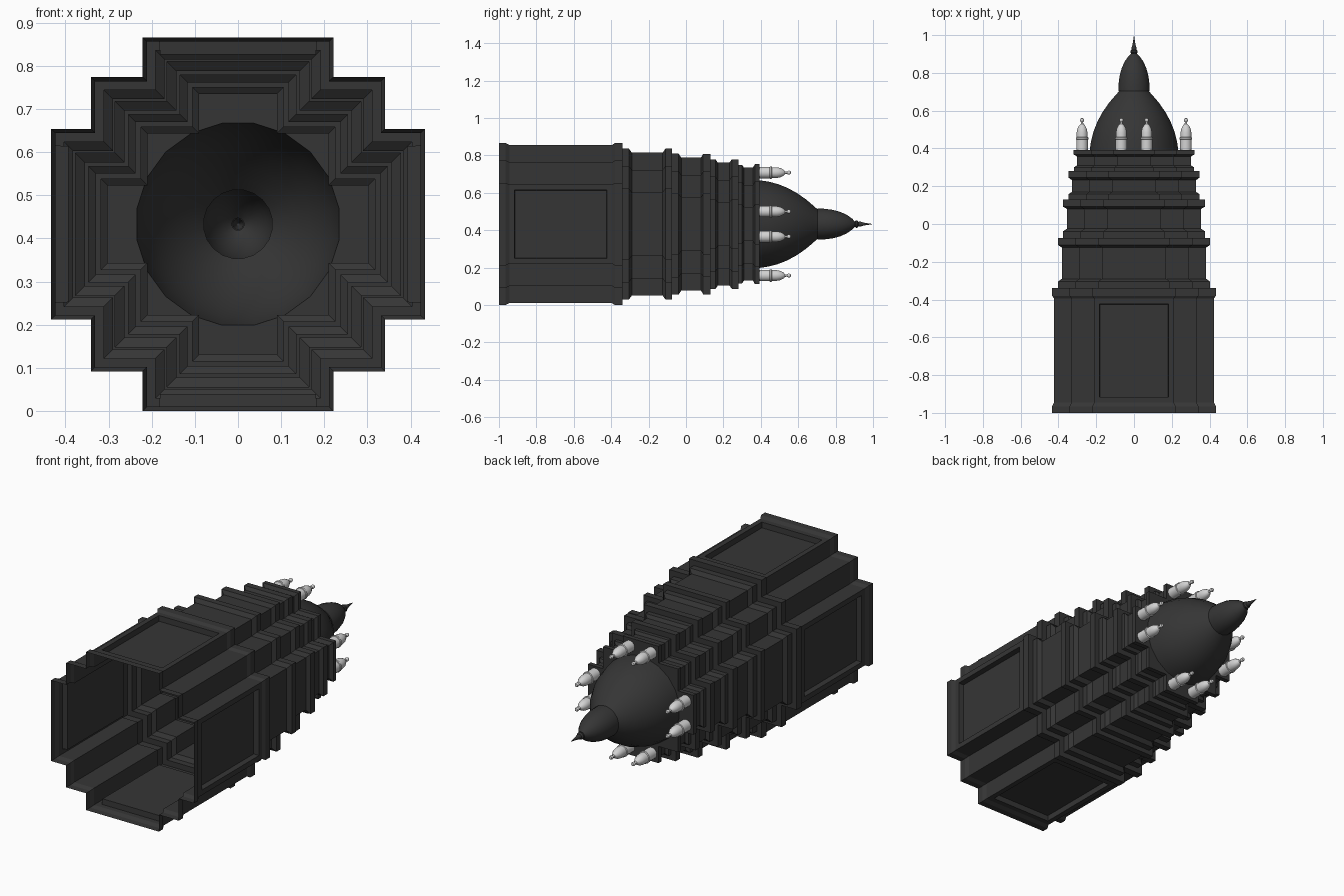
import bpy, bmesh, math

if "Cube" in bpy.data.objects:
    bpy.data.objects.remove(bpy.data.objects["Cube"])

CZ = 0.433          # height of the tower's axis (it lies along y)
SIDES = 20


def material(name, v):
    m = bpy.data.materials.new(name)
    m.diffuse_color = (v, v, v, 1)
    m.use_nodes = True
    m.node_tree.nodes["Principled BSDF"].inputs["Base Color"].default_value = m.diffuse_color
    return m


dark = material("dark stone", 0.036)
pale = material("pale stone", 0.65)


def finish(bm, name, mat, smooth=None):
    me = bpy.data.meshes.new(name)
    bm.to_mesh(me)
    bm.free()
    me.materials.append(mat)
    ob = bpy.data.objects.new(name, me)
    bpy.context.collection.objects.link(ob)
    if smooth:
        bpy.ops.object.select_all(action='DESELECT')
        ob.select_set(True)
        bpy.context.view_layer.objects.active = ob
        bpy.ops.object.shade_smooth_by_angle(angle=math.radians(smooth))
    return ob


def bridge(bm, r0, r1):
    n = len(r0)
    return [bm.faces.new((r0[i], r0[(i + 1) % n], r1[(i + 1) % n], r1[i])) for i in range(n)]


def circle(bm, r, y, cx, cz, n):
    return [bm.verts.new((cx + r * math.cos((i + .5) * math.tau / n), y,
                          cz + r * math.sin((i + .5) * math.tau / n))) for i in range(n)]


def lathe(name, profile, mat, cx=0, cz=CZ, n=SIDES, smooth=40):
    """Revolve (radius, y) points around the y direction; last point is a tip."""
    bm = bmesh.new()
    rings = [circle(bm, r, y, cx, cz, n) for r, y in profile[:-1]]
    for a, b in zip(rings, rings[1:]):
        bridge(bm, a, b)
    tip = bm.verts.new((cx, profile[-1][1], cz))
    for i in range(n):
        bm.faces.new((rings[-1][i], rings[-1][(i + 1) % n], tip))
    bmesh.ops.recalc_face_normals(bm, faces=bm.faces)
    return finish(bm, name, mat, smooth)


def cross_ring(bm, half, y):
    """Stepped cross outline, inset evenly from the base outline."""
    d = 0.433 - half
    a, b, c = half, 0.341 - d, 0.221 - d
    pts = [(a, c), (b, c), (b, b), (c, b), (c, a)]
    ring = []
    for k in range(4):
        ring += [bm.verts.new((x, y, CZ + z)) for x, z in pts]
        pts = [(-z, x) for x, z in pts]
    return ring


# Tower: hollow stepped shell, open at the bottom, as (half width, y)
tower = [(.433, -1), (.433, -.965), (.423, -.945), (.423, -.395), (.433, -.38), (.433, -.34),
         (.403, -.34), (.403, -.305), (.382, -.29), (.382, -.125), (.403, -.11), (.403, -.075),
         (.377, -.075), (.377, -.04), (.355, -.025), (.355, .08), (.376, .092), (.376, .13),
         (.346, .13), (.346, .158), (.329, .17), (.329, .232), (.346, .245), (.346, .28),
         (.317, .28), (.317, .3), (.302, .31), (.302, .358), (.32, .368), (.32, .393)]
bm = bmesh.new()
rings = [cross_ring(bm, h, y) for h, y in tower]
panels = []
for k, (r0, r1) in enumerate(zip(rings, rings[1:])):
    faces = bridge(bm, r0, r1)
    if k == 2:
        panels = faces[4::5]
# Terrace on top with a round opening under the dome
hole = circle(bm, .237, .393, 0, CZ, SIDES)
edges = [bm.edges.new((hole[i], hole[(i + 1) % SIDES])) for i in range(SIDES)]
top = rings[-1]
edges += [bm.edges.get((top[i], top[(i + 1) % 20])) for i in range(20)]
bmesh.ops.triangle_fill(bm, edges=edges, use_beauty=True, normal=(0, 1, 0))
bmesh.ops.recalc_face_normals(bm, faces=bm.faces)
if panels[0].normal.dot(panels[0].calc_center_median() - panels[2].calc_center_median()) < 0:
    bmesh.ops.reverse_faces(bm, faces=bm.faces)
# Recessed panels on the four base walls
bmesh.ops.inset_individual(bm, faces=panels, thickness=.04)
bmesh.ops.inset_individual(bm, faces=panels, thickness=.003, depth=-.03)
finish(bm, "stepped_tower", dark)

# Dome, upper bell and spire
lathe("dome", [(.237, .393), (.23, .44), (.217, .49), (.197, .54), (.17, .59), (.135, .64),
               (.105, .675), (.08, .703), (.084, .703), (.083, .74), (.077, .785), (.066, .825),
               (.05, .86), (.03, .888), (.014, .903), (.02, .908), (.02, .916), (.012, .922),
               (.014, .93), (.008, .95), (.004, .975), (0, 1)], dark)

# Pairs of small finials on each arm of the terrace
finial = [(.031, .393), (.031, .447), (.034, .449), (.034, .458), (.029, .46), (.029, .485),
          (.025, .505), (.016, .522), (.007, .53), (.006, .54), (.01, .545), (.011, .551),
          (.008, .559), (0, .562)]
for s in (-1, 1):
    for t in (-1, 1):
        lathe("finial", finial, pale, s * .275, CZ + t * .067, 16)
        lathe("finial", finial, pale, s * .067, CZ + t * .275, 16)
